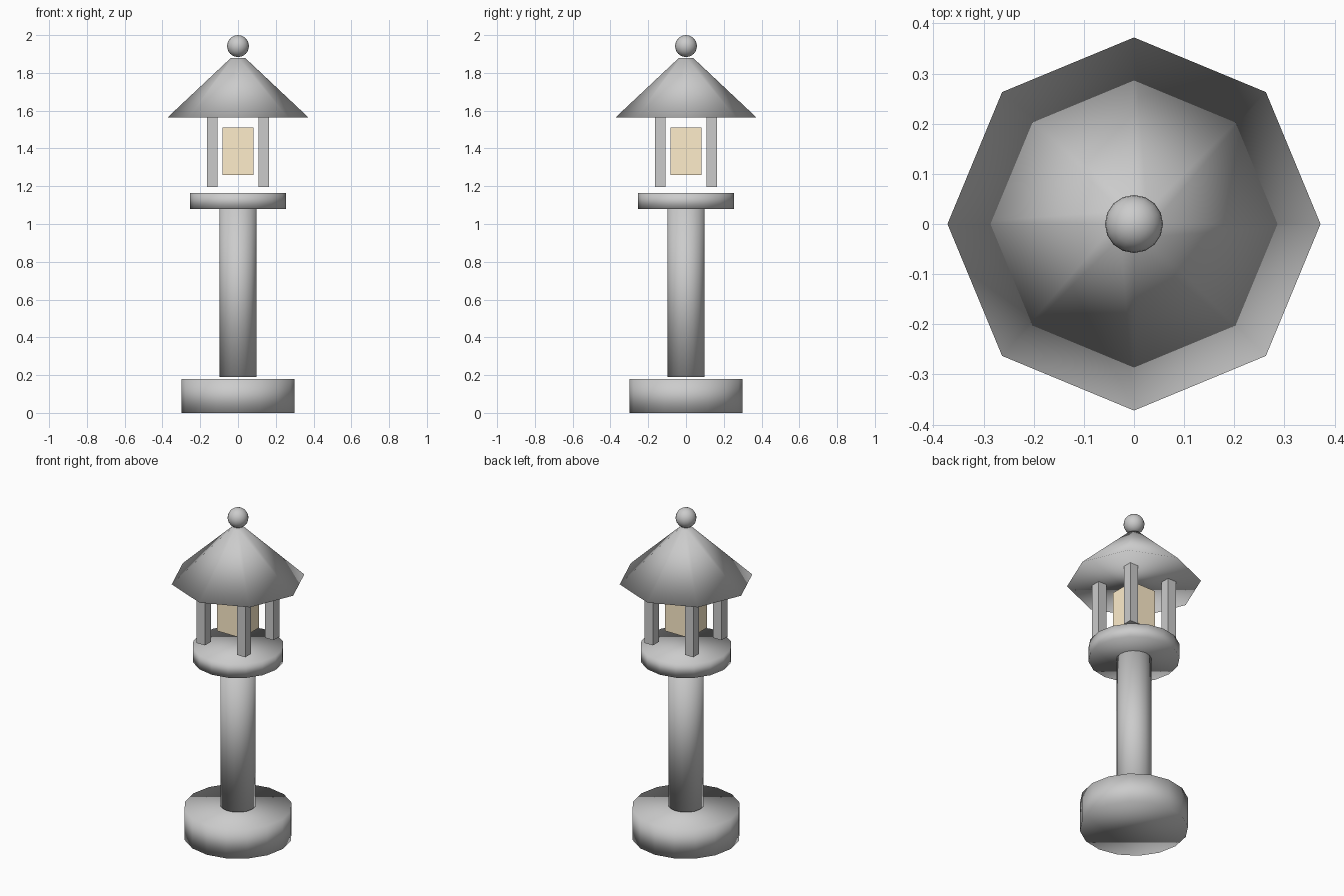
import bpy

if "Cube" in bpy.data.objects:
    bpy.data.objects.remove(bpy.data.objects["Cube"])

def smooth(obj):
    for p in obj.data.polygons:
        p.use_smooth = True

def drum(name, r_low, r_top, z0, z1, sides=16):
    bpy.ops.mesh.primitive_cone_add(vertices=sides, radius1=r_low, radius2=r_top,
                                    depth=z1 - z0, location=(0, 0, (z0 + z1) / 2))
    obj = bpy.context.object
    obj.name = name
    smooth(obj)
    return obj

def box(name, x, y, width, z0, z1):
    bpy.ops.mesh.primitive_cube_add(size=1, location=(x, y, (z0 + z1) / 2))
    obj = bpy.context.object
    obj.name = name
    obj.scale = (width, width, z1 - z0)
    bpy.ops.object.transform_apply(location=False, rotation=False, scale=True)
    return obj

# Pedestal: foot, shaft and platform
drum("base", 0.30, 0.30, 0.0, 0.18)
drum("column", 0.098, 0.098, 0.19, 1.08)
drum("platform", 0.253, 0.253, 1.08, 1.165)

# Four corner posts of the lamp chamber
for side_x, x in (("left", -0.136), ("right", 0.136)):
    for side_y, y in (("front", -0.136), ("back", 0.136)):
        box(f"{side_y}_{side_x}_post", x, y, 0.056, 1.196, 1.565)

# Glowing lamp block
lamp = box("lamp", 0, 0, 0.166, 1.26, 1.51)
glow = bpy.data.materials.new("warm_glow")
glow.diffuse_color = (1.0, 0.85, 0.6, 1)
glow.use_nodes = True
glow.node_tree.nodes["Principled BSDF"].inputs["Base Color"].default_value = glow.diffuse_color
lamp.data.materials.append(glow)

# Eight-sided roof
drum("roof", 0.372, 0.037, 1.565, 1.88, sides=8)

# Ball finial
bpy.ops.mesh.primitive_uv_sphere_add(segments=16, ring_count=12, radius=0.058,
                                     location=(0, 0, 1.942))
finial = bpy.context.object
finial.name = "finial"
smooth(finial)
